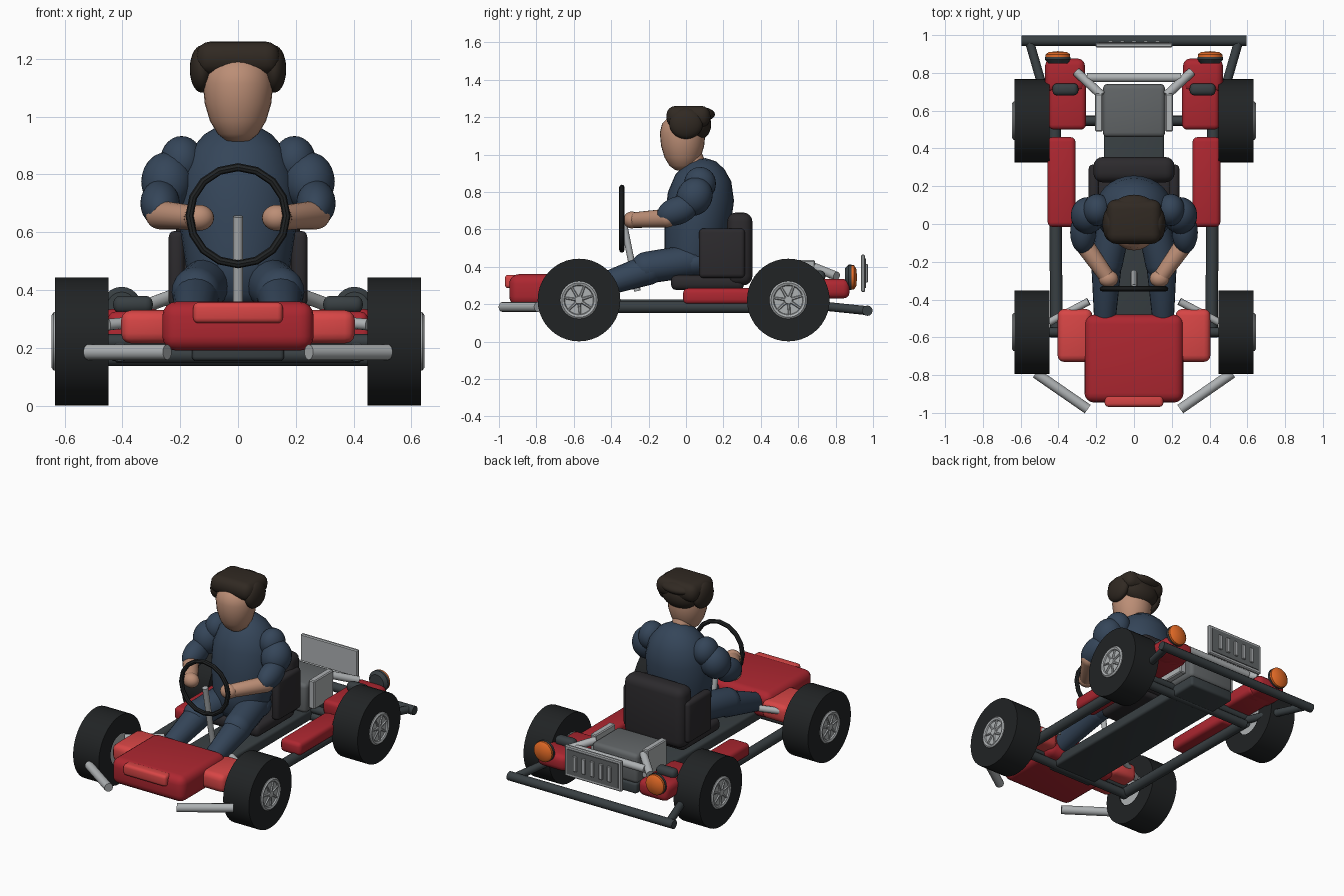
import bpy, bmesh, math
from mathutils import Vector, Matrix

if "Cube" in bpy.data.objects:
    bpy.data.objects.remove(bpy.data.objects["Cube"])

def material(name, r, g, b):
    m = bpy.data.materials.new(name)
    m.diffuse_color = (r, g, b, 1)
    m.use_nodes = True
    m.node_tree.nodes["Principled BSDF"].inputs["Base Color"].default_value = m.diffuse_color
    return m

RED = material("red_paint", .42, .02, .03)
LIGHT_RED = material("light_red_paint", .68, .06, .06)
RUBBER = material("rubber", .015, .017, .018)
STEEL = material("dark_steel", .04, .05, .055)
CHROME = material("metal", .42, .44, .45)
BLOCK = material("engine_grey", .12, .13, .135)
VINYL = material("vinyl", .025, .023, .026)
CLOTH = material("cloth", .035, .06, .10)
SKIN = material("skin", .50, .27, .18)
HAIR = material("hair", .03, .022, .016)
AMBER = material("amber", .8, .15, .02)

def finish(bm, name, mat, angle=35):
    bmesh.ops.recalc_face_normals(bm, faces=bm.faces[:])
    me = bpy.data.meshes.new(name)
    bm.to_mesh(me)
    bm.free()
    me.materials.append(mat)
    ob = bpy.data.objects.new(name, me)
    bpy.context.collection.objects.link(ob)
    bpy.ops.object.select_all(action='DESELECT')
    ob.select_set(True)
    bpy.context.view_layer.objects.active = ob
    bpy.ops.object.shade_smooth_by_angle(angle=math.radians(angle))
    return ob

def box(name, mat, lo, hi, bevel=.02, segs=3):
    lo, hi = Vector(lo), Vector(hi)
    lo, hi = Vector(map(min, lo, hi)), Vector(map(max, lo, hi))
    bm = bmesh.new()
    bmesh.ops.create_cube(bm, size=1)
    for v in bm.verts:
        v.co = (lo + hi) / 2 + v.co * (hi - lo)
    if bevel:
        bmesh.ops.bevel(bm, geom=bm.edges[:], offset=bevel, segments=segs,
                        affect='EDGES', profile=.5)
    return finish(bm, name, mat)

def tube(name, mat, a, b, r, r2=None, sides=12):
    a, b = Vector(a), Vector(b)
    d = b - a
    bm = bmesh.new()
    m = Matrix.Translation((a + b) / 2) @ d.to_track_quat('Z', 'Y').to_matrix().to_4x4()
    bmesh.ops.create_cone(bm, cap_ends=True, segments=sides, radius1=r,
                          radius2=r if r2 is None else r2, depth=d.length, matrix=m)
    return finish(bm, name, mat)

def blob(name, mat, c, r, tilt=0):
    bm = bmesh.new()
    m = Matrix.Translation(c) @ Matrix.Rotation(tilt, 4, 'X') @ Matrix.Diagonal((*r, 1))
    bmesh.ops.create_uvsphere(bm, u_segments=24, v_segments=14, radius=1, matrix=m)
    return finish(bm, name, mat, 60)

def limb(name, mat, a, b, r1, r2):
    # tapered capsule with rounded ends
    a, b = Vector(a), Vector(b)
    L = (b - a).length
    prof = [(-r1 * math.cos(t), r1 * math.sin(t)) for t in [i * math.pi / 12 for i in range(7)]]
    prof += [(L + r2 * math.sin(t), r2 * math.cos(t)) for t in [i * math.pi / 12 for i in range(7)]]
    return lathe(name, mat, prof, a, b - a, 20, 60)

def lathe(name, mat, prof, origin, axis, sides=32, angle=35):
    bm = bmesh.new()
    vs = [bm.verts.new((r, 0, h)) for h, r in prof]
    es = [bm.edges.new(p) for p in zip(vs, vs[1:])]
    bmesh.ops.spin(bm, geom=vs + es, cent=(0, 0, 0), axis=(0, 0, 1),
                   angle=2 * math.pi, steps=sides)
    bmesh.ops.remove_doubles(bm, verts=bm.verts[:], dist=1e-4)
    m = Matrix.Translation(origin) @ Vector(axis).to_track_quat('Z', 'Y').to_matrix().to_4x4()
    bm.transform(m)
    return finish(bm, name, mat, angle)

# chassis
box("floor_pan", STEEL, (-.16, -.62, .155), (.16, .74, .225), .015)
tube("rear_bumper", STEEL, (-.595, .97, .165), (.595, .97, .165), .028)
for y, n in ((-.572, "front"), (.547, "rear")):
    tube(n + "_axle", STEEL, (-.46, y, .222), (.46, y, .222), .025)
    tube(n + "_cross_rail", STEEL, (-.42, y, .175), (.42, y, .175), .028)

# nose
box("nose", RED, (-.262, -.945, .19), (.262, -.48, .36), .05, 4)
box("nose_badge_panel", LIGHT_RED, (-.155, -.968, .285), (.155, -.90, .357), .018)

# engine
box("engine_block", BLOCK, (-.165, .46, .22), (.165, .74, .41), .025)
tube("exhaust_crossbar", CHROME, (-.25, .775, .36), (.25, .775, .36), .024)

# rear grille plate
box("grille_plate", CHROME, (-.205, .935, .265), (.205, .958, .465), .006, 1)
box("grille_inset", BLOCK, (-.185, .956, .285), (.185, .963, .445), 0)
for i in range(5):
    x = (i - 2) * .062
    box("grille_slat", CHROME, (x - .013, .96, .315), (x + .013, .972, .415), .003, 1)

# seat
box("seat_base", VINYL, (-.20, -.08, .275), (.20, .31, .355), .03)
box("seat_back", VINYL, (-.215, .22, .30), (.215, .355, .69), .05, 4)

# steering
bm = bmesh.new()
ring = []
N, M = 16, 8
for i in range(N):
    a = 2 * math.pi * i / N
    ring.append([bm.verts.new(((.168 + .014 * math.cos(b)) * math.cos(a),
                               -.343 + .014 * math.sin(b),
                               .657 + (.168 + .014 * math.cos(b)) * math.sin(a)))
                 for b in [2 * math.pi * j / M for j in range(M)]])
for i in range(N):
    for j in range(M):
        p, q, k = ring[i], ring[(i + 1) % N], (j + 1) % M
        bm.faces.new((p[j], q[j], q[k], p[k]))
finish(bm, "steering_wheel", RUBBER)
tube("steering_column", CHROME, (0, -.338, .655), (0, -.26, .27), .018)

# driver body and head
lathe("torso", CLOTH, [(-.09, 0), (-.085, .09), (-.05, .14), (.05, .158), (.2, .178), (.35, .178),
                       (.45, .15), (.51, .105), (.545, .055), (.555, 0)],
      (0, .035, .43), (0, .13, 1), 28, 60).scale.x = 1.14
blob("hips", CLOTH, (0, .04, .42), (.19, .15, .10))
tube("neck", SKIN, (0, .06, .9), (0, .01, 1.03), .065, .06, 16)
lathe("head", SKIN, [(-.155, 0), (-.148, .04), (-.125, .07), (-.08, .097), (-.02, .115), (.05, .122),
                     (.1, .11), (.14, .07), (.155, 0)],
      (0, -.018, 1.065), (0, 0, 1), 28, 60)
box("hair_top", HAIR, (-.145, -.105, 1.145), (.145, .13, 1.26), .05, 4)
blob("hair_back", HAIR, (0, .06, 1.16), (.125, .075, .085))
blob("hair_crest", HAIR, (0, .07, 1.215), (.12, .085, .04))

# mirrored parts
for s in (-1, 1):
    side = "left_" if s < 0 else "right_"
    P = lambda x, y, z: (s * x, y, z)
    # wheels
    for y, n in ((-.572, "front_"), (.547, "rear_")):
        lathe(side + n + "tyre", RUBBER, [(.448, .10), (.448, .221), (.633, .221), (.633, .10),
                                          (.448, .10)], (0, y, .222), (s, 0, 0), 40)
        lathe(side + n + "hub", CHROME, [(.455, 0), (.455, .101), (.638, .101), (.645, .092),
                                         (.64, .08), (.632, .076), (.632, .025), (.642, .02),
                                         (.642, 0)], (0, y, .222), (s, 0, 0))
        for i in range(7):
            a = 2 * math.pi * i / 7 + .3
            tube(side + n + "spoke", CHROME, P(.634, y, .222),
                 P(.634, y + .08 * math.cos(a), .222 + .08 * math.sin(a)), .009, .006, 6)
    # frame rails and bumpers
    tube(side + "rail", STEEL, P(.41, -.6, .185), P(.42, .56, .185), .033)
    tube(side + "rear_strut", STEEL, P(.43, .54, .21), P(.555, .97, .165), .024)
    tube(side + "front_bumper", CHROME, P(.52, -.79, .185), P(.245, -.98, .185), .027)
    tube(side + "steering_arm", CHROME, P(.24, -.41, .30), P(.45, -.52, .28), .02)
    # bodywork
    box(side + "front_fender", LIGHT_RED, P(.22, -.73, .215), P(.405, -.45, .33), .035)
    box(side + "side_pod", RED, P(.31, -.015, .20), P(.457, .46, .285), .025)
    box(side + "rear_fender", RED, P(.255, .50, .23), P(.45, .80, .325), .025)
    box(side + "rear_fender_tail", RED, P(.26, .70, .23), P(.47, .875, .335), .035)
    box(side + "fender_pad", STEEL, P(.295, .68, .32), P(.432, .745, .38), .025)
    # tail lamp
    lathe(side + "lamp_housing", STEEL, [(0, 0), (0, .05), (.02, .068), (.035, .068), (.035, 0)],
          P(.403, .85, .343), (0, 1, 0), 24)
    lathe(side + "lamp_lens", AMBER, [(0, 0), (0, .065), (.018, .065), (.03, .048), (.035, 0)],
          P(.403, .88, .343), (0, 1, 0), 24)
    # engine side plates and exhausts
    box(side + "engine_plate", CHROME, P(.165, .49, .25), P(.207, .69, .435), .006, 1)
    tube(side + "exhaust", CHROME, P(.17, .68, .40), P(.305, .805, .35), .024)
    # seat bolster
    box(side + "seat_bolster", VINYL, P(.185, .07, .34), P(.24, .315, .605), .022)
    # arms
    blob(side + "shoulder", CLOTH, P(.195, .075, .845), (.075, .085, .088))
    blob(side + "upper_sleeve", CLOTH, P(.245, .045, .775), (.09, .095, .105), -.5)
    blob(side + "lower_sleeve", CLOTH, P(.27, -.045, .70), (.068, .115, .075), .35)
    limb(side + "forearm", SKIN, P(.27, -.10, .66), P(.15, -.27, .65), .05, .042)
    blob(side + "hand", SKIN, P(.135, -.29, .65), (.052, .045, .045))
    # legs
    limb(side + "thigh", CLOTH, P(.10, .02, .43), P(.145, -.21, .395), .088, .085)
    limb(side + "shin", CLOTH, P(.145, -.2, .385), P(.155, -.53, .275), .082, .055)
    # side hair
    blob(side + "side_hair", HAIR, P(.125, .0, 1.165), (.042, .09, .082))
